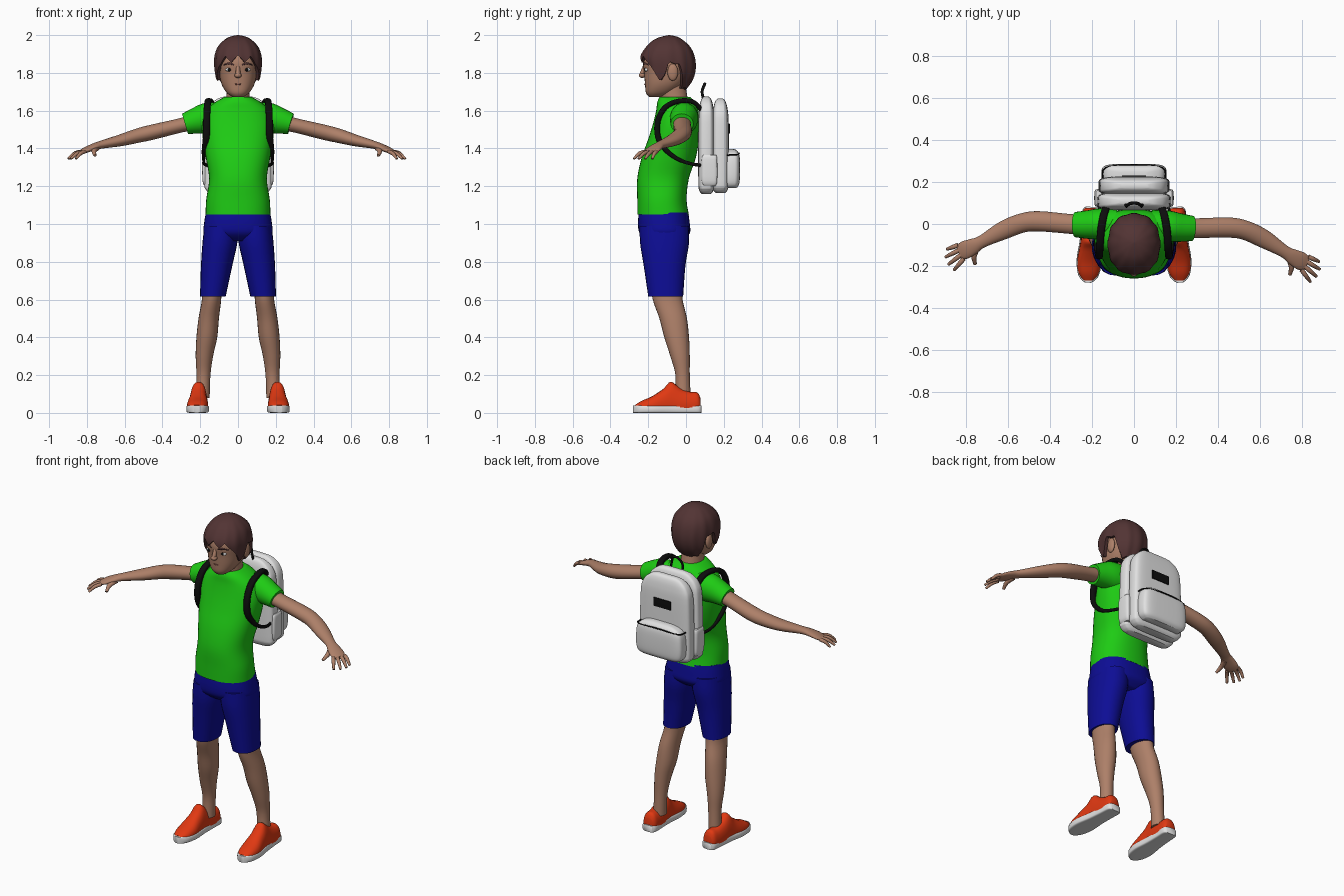
import bpy, bmesh, math
from mathutils import Vector, Matrix

if "Cube" in bpy.data.objects:
    bpy.data.objects.remove(bpy.data.objects["Cube"])

X, Y, Z = Vector((1, 0, 0)), Vector((0, 1, 0)), Vector((0, 0, 1))
SIDES = (("left", 1), ("right", -1))
parts = []


def material(name, r, g, b):
    m = bpy.data.materials.new(name)
    m.use_nodes = True
    m.diffuse_color = (r, g, b, 1)
    bsdf = m.node_tree.nodes["Principled BSDF"]
    bsdf.inputs["Base Color"].default_value = (r, g, b, 1)
    bsdf.inputs["Roughness"].default_value = 0.8
    return m


skin = material("skin", .42, .215, .14)
hair = material("dark brown hair", .085, .034, .034)
green = material("green shirt", .013, .6, .007)
blue = material("blue shorts", .004, .004, .3)
orange = material("orange shoe", .75, .04, .006)
white = material("off white", .75, .75, .75)
black = material("black webbing", .004, .004, .004)
lip = material("lip", .25, .09, .07)


def finish(name, verts, faces, mat):
    me = bpy.data.meshes.new(name)
    me.from_pydata(verts, [], faces)
    bm = bmesh.new()
    bm.from_mesh(me)
    bmesh.ops.recalc_face_normals(bm, faces=bm.faces)
    bm.to_mesh(me)
    bm.free()
    me.materials.append(mat)
    ob = bpy.data.objects.new(name, me)
    bpy.context.collection.objects.link(ob)
    parts.append(ob)
    return ob


def smooth_rows(rows, steps):
    """Catmull-Rom interpolation of rows of numbers."""
    out = []
    for i in range(len(rows) - 1):
        p0, p1 = rows[max(i - 1, 0)], rows[i]
        p2, p3 = rows[i + 1], rows[min(i + 2, len(rows) - 1)]
        for k in range(steps):
            t = k / steps
            out.append([b + .5 * t * (c - a + t * (2*a - 5*b + 4*c - d + t * (3*(b - c) + d - a)))
                        for a, b, c, d in zip(p0, p1, p2, p3)])
    return out + [list(rows[-1])]


def power(v, e):
    return math.copysign(abs(v) ** (2 / e), v)


def sweep(name, rows, mat, axes=None, up=Z, e=2, n=24, steps=4, floor=None):
    """Rows are x, y, z, half width, half depth; rings follow the path or fixed axes."""
    rows = smooth_rows(rows, steps)
    pts = [Vector(r[:3]) for r in rows]
    verts, faces = [], []
    for i, r in enumerate(rows):
        u, v = axes or (None, None)
        if axes is None:
            t = (pts[min(i + 1, len(pts) - 1)] - pts[max(i - 1, 0)]).normalized()
            u = up.cross(t).normalized()
            v = t.cross(u)
        for k in range(n):
            a = math.tau * k / n
            p = pts[i] + u * r[3] * power(math.cos(a), e) + v * r[4] * power(math.sin(a), e)
            if floor is not None:
                p.z = max(p.z, floor)
            verts.append(p)
    for i in range(len(rows) - 1):
        for k in range(n):
            q = (k + 1) % n
            faces.append((i*n + k, i*n + q, i*n + n + q, i*n + n + k))
    faces += [tuple(range(n)), tuple(range(len(verts) - n, len(verts)))]
    return finish(name, verts, faces, mat)


def body(name, rows, mat, **kw):
    """Upright form from rows of centre x, height, half width, front y, back y."""
    rows = [(x, (f + b) / 2, z, w, (b - f) / 2) for x, z, w, f, b in rows]
    return sweep(name, rows, mat, axes=(X, Y), **kw)


def ball(name, loc, size, mat):
    bm = bmesh.new()
    bmesh.ops.create_uvsphere(bm, u_segments=16, v_segments=10, radius=1,
                              matrix=Matrix.Translation(loc) @ Matrix.Diagonal((*size, 1)))
    me = bpy.data.meshes.new(name)
    bm.to_mesh(me)
    bm.free()
    me.materials.append(mat)
    ob = bpy.data.objects.new(name, me)
    bpy.context.collection.objects.link(ob)
    parts.append(ob)


# Torso, hips, neck and head
body("shirt", [(0, 1.05, .172, -.258, .015), (0, 1.13, .168, -.258, .003), (0, 1.24, .153, -.258, .015),
               (0, 1.35, .17, -.235, .052), (0, 1.45, .186, -.2, .068), (0, 1.53, .19, -.175, .07),
               (0, 1.6, .17, -.158, .066), (0, 1.645, .12, -.152, .05), (0, 1.672, .072, -.14, .022)],
     green, e=2.3, n=40)
body("shorts_hips", [(0, 1.062, .17, -.25, .012), (0, 1, .18, -.254, .02), (0, .95, .18, -.245, .02),
                     (0, .91, .13, -.2, -.02)], blue, e=2.4, n=40)
body("neck", [(0, 1.6, .07, -.13, .02), (0, 1.67, .062, -.135, .008), (0, 1.75, .06, -.14, -.005)], skin)
body("head", [(0, 1.673, .03, -.195, -.13), (0, 1.695, .06, -.212, -.07), (0, 1.74, .087, -.217, -.015),
              (0, 1.8, .1, -.222, .02), (0, 1.86, .106, -.228, .03), (0, 1.92, .098, -.205, .025),
              (0, 1.965, .06, -.16, -.02)], skin, e=2.3, n=32)

# Face
ball("nose_tip", (0, -.232, 1.787), (.019, .018, .014), skin)
sweep("nose_bridge", [(0, -.217, 1.84, .009, .01), (0, -.227, 1.81, .012, .012), (0, -.234, 1.787, .014, .012)],
      skin, up=X, n=12)
sweep("mouth", [(-.035, -.2, 1.742, .003, .002), (0, -.217, 1.74, .005, .005), (.035, -.2, 1.742, .003, .002)],
      lip, n=8)
for side, s in SIDES:
    ball(side + "_eye", (s * .046, -.207, 1.817), (.02, .012, .01), white)
    ball(side + "_iris", (s * .046, -.216, 1.817), (.009, .005, .009), black)
    sweep(side + "_eyebrow", [(s * .022, -.226, 1.843, .003, .004), (s * .048, -.22, 1.85, .003, .005),
                              (s * .075, -.197, 1.842, .003, .003)], hair, n=8)
    ball(side + "_ear", (s * .107, -.07, 1.803), (.014, .028, .045), skin)

# Hair cap with a jagged lower edge
hairline = [(0, 1.875), (45, 1.868), (58, 1.81), (72, 1.762), (84, 1.79), (92, 1.855), (112, 1.85),
            (122, 1.765), (138, 1.72), (181, 1.71)]
cap = smooth_rows([(1.7, .085, -.2, -.01), (1.76, .114, -.225, .033), (1.82, .123, -.236, .05),
                   (1.88, .124, -.241, .046), (1.935, .108, -.212, .024), (1.975, .072, -.17, -.018),
                   (1.993, .038, -.125, -.05), (2, .002, -.09, -.086)], 6)


def lookup(table, key):
    for lo, hi in zip(table, table[1:]):
        if key <= hi[0]:
            f = max(0, (key - lo[0]) / (hi[0] - lo[0]))
            return [a + f * (b - a) for a, b in zip(lo, hi)]
    return table[-1]


n, levels = 96, 14
verts, faces = [], []
for j in range(-1, levels + 1):
    t = max(j, 0) / levels
    for k in range(n):
        a = math.tau * k / n
        front = math.degrees(min(a, math.tau - a))
        low = lookup(hairline, front)[1] + .018 * (abs(k % 8 - 4) / 2 - 1) * (1 if front < 50 else .35)
        _, w, f, b = lookup(cap, low + (2 - low) * math.sin(t * math.pi / 2))
        grow = (1 + .02 * math.cos(12 * a) * (1 - t)) * (.86 if j < 0 else 1)
        z = low + (2 - low) * math.sin(t * math.pi / 2)
        verts.append((w * grow * power(math.sin(a), 2.2),
                      (f + b) / 2 - (b - f) / 2 * grow * power(math.cos(a), 2.2), z))
for j in range(levels + 1):
    for k in range(n):
        q = (k + 1) % n
        faces.append((j*n + k, j*n + q, j*n + n + q, j*n + n + k))
faces.append(tuple(range(len(verts) - n, len(verts))))
finish("hair", verts, faces, hair)

for side, s in SIDES:
    # Sleeve, arm and hand
    limb = [sweep(side + "_sleeve", [(s * .08, 0, 1.56, .07, .08), (s * .16, -.005, 1.56, .074, .082),
                                     (s * .22, -.01, 1.547, .068, .07), (s * .28, -.012, 1.53, .06, .056)],
                  green)]
    limb.append(sweep(side + "_arm", [
        (s * .2, -.012, 1.545, .05, .045), (s * .3, -.01, 1.523, .047, .038), (s * .45, -.002, 1.487, .048, .04),
        (s * .53, -.012, 1.468, .046, .038), (s * .62, -.05, 1.443, .044, .031), (s * .72, -.107, 1.42, .03, .021),
        (s * .76, -.13, 1.408, .037, .018), (s * .8, -.15, 1.392, .043, .015), (s * .828, -.162, 1.38, .035, .01)],
        skin))
    for i, (tx, ty) in enumerate([(.888, -.15), (.893, -.187), (.878, -.222), (.85, -.248)]):
        k = 1.5 - i
        bx, by = .82 + .01 * k, -.16 + .021 * k
        limb.append(sweep(f"{side}_finger_{i + 1}", [
            (s * bx, by, 1.383, .011, .01), (s * (bx + tx) / 2, (by + ty) / 2, 1.373, .0105, .01),
            (s * tx, ty, 1.345, .007, .006)], skin, n=10))
    limb.append(sweep(side + "_thumb", [(s * .745, -.135, 1.4, .017, .013), (s * .757, -.18, 1.385, .013, .012),
                                        (s * .75, -.217, 1.362, .008, .007)], skin, n=10))
    for ob in limb:
        ob.data.transform(Matrix.Rotation(-.033, 4, "Z"))

    # Shorts leg and bare leg
    body(side + "_shorts_leg", [(s * .133, .617, .068, -.2, -.015), (s * .113, .78, .083, -.224, -.003),
                                (s * .096, .9, .092, -.243, .016), (s * .09, .99, .088, -.245, .015)], blue, e=2.2)
    body(side + "_leg", [(s * .138, .68, .052, -.185, -.02), (s * .14, .6, .051, -.176, -.018),
                         (s * .155, .5, .054, -.141, .005), (s * .165, .4, .055, -.115, .016),
                         (s * .178, .3, .046, -.083, .02), (s * .183, .2, .037, -.056, .02),
                         (s * .187, .08, .037, -.058, .025)], skin)

    # Shoe upper and sole, splayed slightly outward
    c = s * .205
    upper = [(.076, .03, .08), (.06, .042, .108), (.02, .046, .112), (-.03, .047, .13), (-.08, .046, .165),
             (-.12, .05, .128), (-.18, .057, .088), (-.235, .048, .064), (-.27, .025, .042)]
    sole = [(.082, .028), (.065, .044), (0, .046), (-.08, .05), (-.17, .06), (-.235, .052), (-.265, .035), (-.28, .014)]
    shoe = [sweep(side + "_shoe", [(c, y, .03, w, h - .03) for y, w, h in upper], orange,
                  axes=(X, Z), e=2.4, floor=.025),
            sweep(side + "_sole", [(c, y, .02, w, .02) for y, w in sole], white, axes=(X, Z), e=6)]
    turn = Matrix.Translation((c, 0, 0)) @ Matrix.Rotation(s * .05, 4, "Z") @ Matrix.Translation((-c, 0, 0))
    for ob in shoe:
        ob.data.transform(turn)

    # Shoulder strap loop and pack side pocket
    sweep(side + "_strap", [
        (s * .13, .085, 1.6, .012, .018), (s * .145, .04, 1.645, .012, .018), (s * .157, -.03, 1.652, .013, .018),
        (s * .163, -.105, 1.622, .014, .018), (s * .166, -.148, 1.55, .015, .018), (s * .168, -.148, 1.46, .015, .018),
        (s * .178, -.105, 1.39, .013, .014), (s * .182, -.04, 1.342, .01, .008), (s * .178, .03, 1.318, .009, .006),
        (s * .16, .09, 1.31, .009, .006)], black, up=X, e=3, n=12)
    body(side + "_side_pocket", [(s * .165, 1.2, .012, .095, .155), (s * .17, 1.23, .018, .083, .165),
                                 (s * .17, 1.34, .019, .083, .165), (s * .168, 1.365, .014, .09, .16)],
         white, e=4)


# Backpack compartments
def pouch(name, w, f, b, low, high, shoulder):
    d = (b - f) * .2
    body(name, [(0, low, w * .8, f + d, b - d), (0, low + .02, w * .95, f + d / 4, b - d / 4),
                (0, low + .07, w, f, b), (0, high - shoulder, w * .97, f, b),
                (0, high - shoulder * .4, w * .87, f + d / 3, b - d / 3),
                (0, high - shoulder * .1, w * .63, f + d, b - d), (0, high, w * .4, f + 1.8 * d, b - 1.8 * d)],
         white, e=4.5, n=40)


pouch("pack_back_section", .178, .065, .15, 1.16, 1.675, .14)
pouch("pack_front_section", .17, .138, .226, 1.165, 1.665, .14)
pouch("pack_front_pocket", .155, .19, .286, 1.19, 1.397, .06)
sweep("pocket_zip", [(-.15, .215, 1.365, .004, .004), (-.135, .268, 1.367, .004, .004), (0, .281, 1.374, .004, .004),
                     (.135, .268, 1.367, .004, .004), (.15, .215, 1.365, .004, .004)], black, n=8)
sweep("pack_label", [(-.058, .228, 1.505, .004, .026), (.058, .228, 1.505, .004, .026)], black,
      axes=(Y, Z), e=12, n=16, steps=1)
sweep("pack_handle", [(-.04, .095, 1.655, .006, .008), (-.036, .085, 1.7, .006, .008), (-.018, .098, 1.738, .006, .008),
                      (.018, .098, 1.738, .006, .008), (.036, .085, 1.7, .006, .008), (.04, .095, 1.655, .006, .008)],
      black, up=Y, n=10)

# Smooth shading with sharp rims
bpy.ops.object.select_all(action="DESELECT")
for ob in parts:
    ob.select_set(True)
bpy.context.view_layer.objects.active = parts[0]
bpy.ops.object.shade_smooth_by_angle(angle=math.radians(45))
